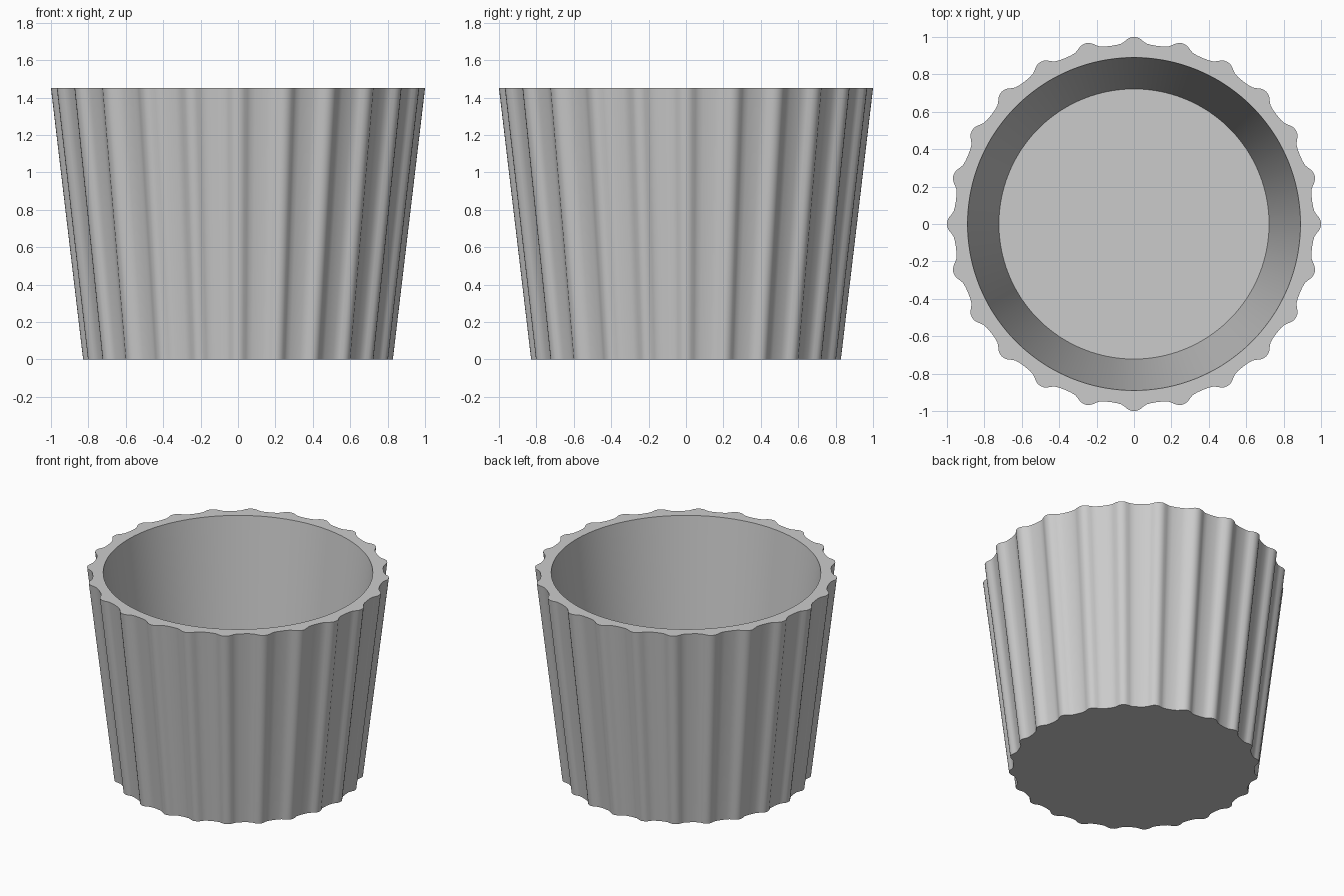
import bpy, bmesh, math

cube = bpy.data.objects.get("Cube")
if cube:
    bpy.data.objects.remove(cube, do_unlink=True)

HEIGHT, FLOOR = 1.45, 0.1
BOTTOM_SCALE = 0.828
RIBS = 24

grey = bpy.data.materials.new("plain grey")
grey.use_nodes = True
colour = (0.6, 0.6, 0.6, 1)
grey.diffuse_color = colour
grey.node_tree.nodes["Principled BSDF"].inputs["Base Color"].default_value = colour

# Half of one rib: degrees from its crest, and radius at the rim
half = [(0, 1.0), (1, 0.998), (2, 0.99), (3, 0.977), (4, 0.967), (5.5, 0.962), (7.5, 0.96)]
rib = [(-a, r) for a, r in half[:0:-1]] + half[:-1]
outline = [(math.radians(i * 360 / RIBS + a), r) for i in range(RIBS) for a, r in rib]

bm = bmesh.new()


def ring(points, scale, z):
    return [bm.verts.new((r * scale * math.cos(a), r * scale * math.sin(a), z)) for a, r in points]


def bridge(lower, upper):
    n = len(lower)
    for i in range(n):
        j = (i + 1) % n
        bm.faces.new((lower[i], lower[j], upper[j], upper[i]))


# Ribbed outside, flat rim, tapered round inside and floor
circle = [(a, 1) for a, r in outline]
base = ring(outline, BOTTOM_SCALE, 0)
rim = ring(outline, 1, HEIGHT)
mouth = ring(circle, 0.89, HEIGHT)
floor = ring(circle, 0.722, FLOOR)
bridge(base, rim)
bridge(rim, mouth)
bridge(mouth, floor)
bm.faces.new(floor)
bm.faces.new(base[::-1])
bmesh.ops.recalc_face_normals(bm, faces=bm.faces[:])

mesh = bpy.data.meshes.new("ribbed_pot")
bm.to_mesh(mesh)
bm.free()
mesh.materials.append(grey)
pot = bpy.data.objects.new("ribbed_pot", mesh)
bpy.context.collection.objects.link(pot)

# Smooth walls with crisp rim and base edges
bpy.context.view_layer.objects.active = pot
pot.select_set(True)
bpy.ops.object.shade_smooth_by_angle(angle=math.radians(30))
